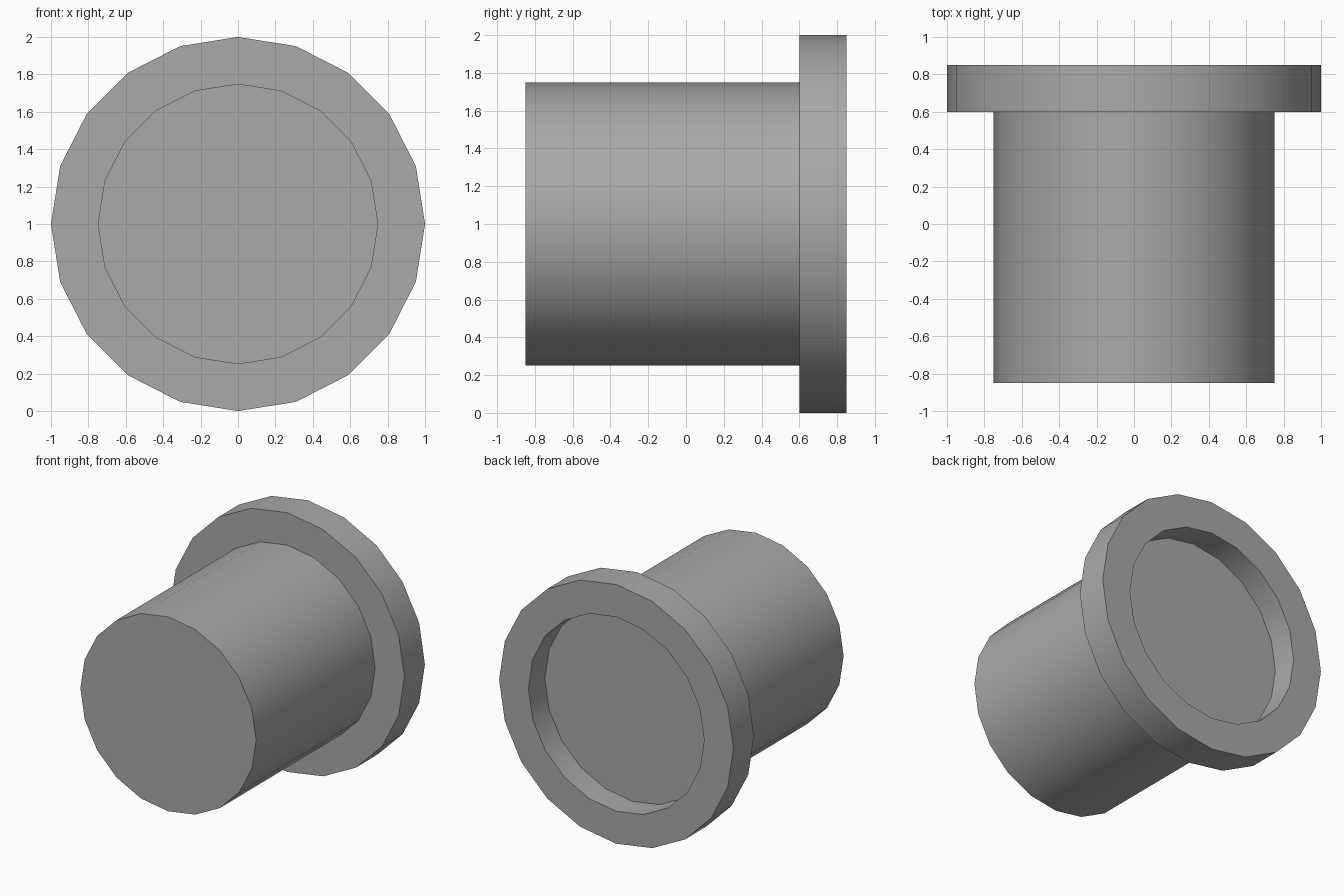
import bpy
import bmesh
from math import cos, sin, pi, radians

SIDES = 20
AXIS_Z = 1.0

if "Cube" in bpy.data.objects:
    bpy.data.objects.remove(bpy.data.objects["Cube"])

# Single neutral grey
grey = bpy.data.materials.new("neutral grey")
grey.use_nodes = True
colour = (0.4, 0.4, 0.4, 1)
grey.diffuse_color = colour
grey.node_tree.nodes["Principled BSDF"].inputs["Base Color"].default_value = colour


def lathe(name, profile, cap_start=False, cap_end=False):
    """Sweep (radius, y) points around the horizontal y axis."""
    bm = bmesh.new()
    rings = []
    for radius, y in profile:
        angles = [2 * pi * i / SIDES for i in range(SIDES)]
        rings.append([bm.verts.new((radius * sin(a), y, AXIS_Z + radius * cos(a)))
                      for a in angles])
    for a, b in zip(rings, rings[1:]):
        for i in range(SIDES):
            j = (i + 1) % SIDES
            bm.faces.new((a[i], a[j], b[j], b[i]))
    if cap_start:
        bm.faces.new(rings[0][::-1])
    if cap_end:
        bm.faces.new(rings[-1])
    mesh = bpy.data.meshes.new(name)
    bm.to_mesh(mesh)
    bm.free()
    mesh.materials.append(grey)
    obj = bpy.data.objects.new(name, mesh)
    bpy.context.collection.objects.link(obj)
    bpy.ops.object.select_all(action="DESELECT")
    obj.select_set(True)
    bpy.context.view_layer.objects.active = obj
    bpy.ops.object.shade_smooth_by_angle(angle=radians(30))
    return obj


# Solid barrel with a flat front end
lathe("barrel", [(0.75, -0.85), (0.75, 0.6)], cap_start=True)

# Wide rear flange with a shallow round recess
lathe("flange", [(0.75, 0.6), (1, 0.6), (1, 0.85), (0.75, 0.85), (0.75, 0.65)],
      cap_end=True)
